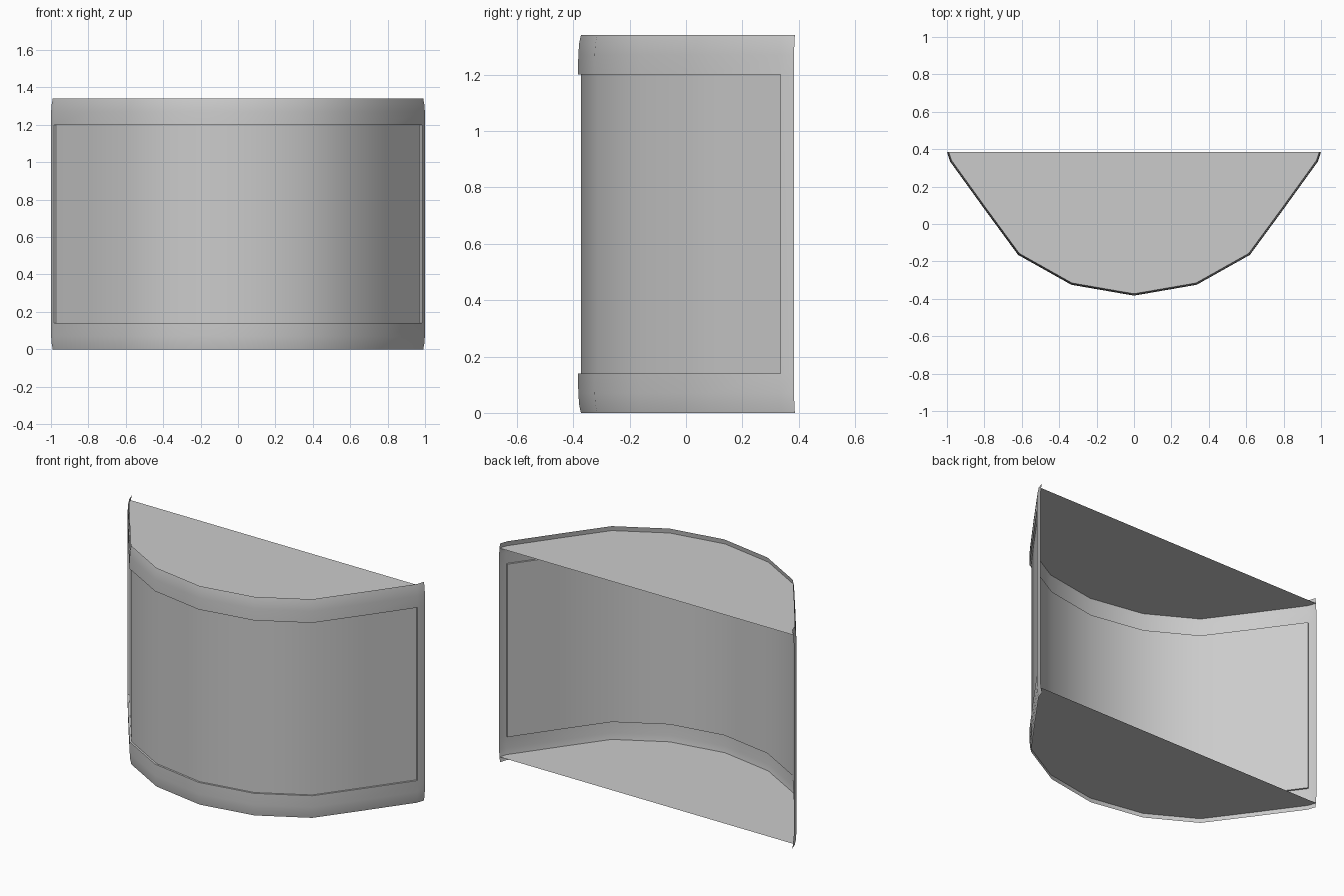
import bpy
import bmesh
from mathutils import Vector

if "Cube" in bpy.data.objects:
    bpy.data.objects.remove(bpy.data.objects["Cube"])

# Plan outline of the curved screen, right half mirrored to the left
half = [(0.335, -0.325), (0.62, -0.165), (0.80, 0.08), (0.984, 0.335), (1.0, 0.383)]
path = [Vector((-x, y)) for x, y in reversed(half)] + [Vector((0, -0.383))]
path += [Vector(p) for p in half]
N = len(path)
HEIGHT, LOW, HIGH, RECESS = 1.34, 0.14, 1.20, 0.011


def inset(d):
    """Plan outline moved inwards by d with mitred corners."""
    out = []
    for i, p in enumerate(path):
        a = (p - path[i - 1]).normalized() if i else None
        b = (path[i + 1] - p).normalized() if i < N - 1 else None
        a, b = a or b, b or a
        n = Vector((-a.y - b.y, a.x + b.x)).normalized()
        out.append(p + n * d / n.dot(Vector((-a.y, a.x))))
    return out


def make(name, build):
    bm = bmesh.new()
    build(bm)
    mesh = bpy.data.meshes.new(name)
    bm.to_mesh(mesh)
    bm.free()
    ob = bpy.data.objects.new(name, mesh)
    bpy.context.collection.objects.link(ob)
    bpy.ops.object.select_all(action='DESELECT')
    ob.select_set(True)
    bpy.context.view_layer.objects.active = ob
    bpy.ops.object.shade_smooth_by_angle(angle=0.6)
    return ob


def row(bm, pts, z):
    return [bm.verts.new((p.x, p.y, z)) for p in pts]


def bridge(bm, a, b, keep=lambda i: True):
    for i in range(len(a) - 1):
        if keep(i):
            bm.faces.new((a[i], a[i + 1], b[i + 1], b[i]))


# Frame: rims curl inwards at top and bottom, window left open
curl = [(0, 0.010), (0.03, 0.004), (0.07, 0.001), (LOW, 0)]


def frame(bm):
    profile = curl + [(HEIGHT - z, d) for z, d in reversed(curl)]
    rows = [row(bm, inset(d), z) for z, d in profile]
    for k in range(len(rows) - 1):
        window = k == len(curl) - 1
        bridge(bm, rows[k], rows[k + 1], lambda i: not window or i in (0, N - 2))


# Panel: recessed sheet with its step walls
def panel(bm):
    outer, inner = path[1:-1], inset(RECESS)[1:-1]
    a, b = row(bm, outer, LOW), row(bm, inner, LOW)
    c, d = row(bm, inner, HIGH), row(bm, outer, HIGH)
    for lower, upper in ((a, b), (b, c), (c, d)):
        bridge(bm, lower, upper)
    bm.faces.new((a[0], b[0], c[0], d[0]))
    bm.faces.new((a[-1], d[-1], c[-1], b[-1]))


# Flat plates just inside each rim
def plate(z):
    return lambda bm: bm.faces.new(row(bm, inset(0.004), z))


make("curved_frame", frame)
make("recessed_panel", panel)
make("bottom_plate", plate(0.03))
make("top_plate", plate(HEIGHT - 0.03))
